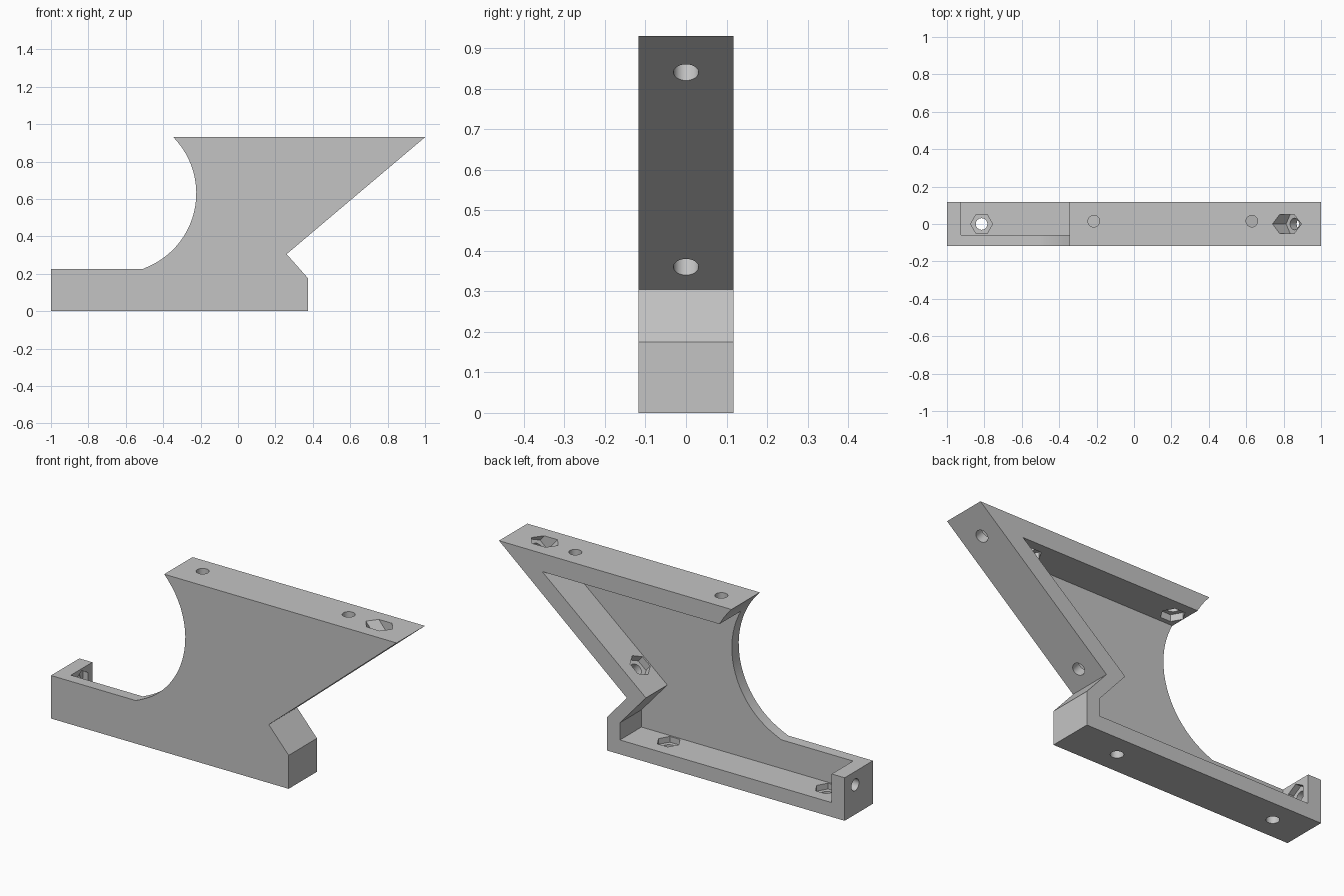
import bpy, bmesh, math
from mathutils import Vector, Matrix

cube = bpy.data.objects.get("Cube")
if cube:
    bpy.data.objects.remove(cube, do_unlink=True)

grey = bpy.data.materials.new("light_grey_plastic")
grey.use_nodes = True
colour = (0.55, 0.55, 0.55, 1)
grey.diffuse_color = colour
grey.node_tree.nodes["Principled BSDF"].inputs["Base Color"].default_value = colour

HALF_DEPTH = 0.117
PLATE_BACK = -0.06


def to_object(name, bm):
    bmesh.ops.recalc_face_normals(bm, faces=bm.faces)
    mesh = bpy.data.meshes.new(name)
    bm.to_mesh(mesh)
    bm.free()
    mesh.materials.append(grey)
    obj = bpy.data.objects.new(name, mesh)
    bpy.context.collection.objects.link(obj)
    return obj


def extrude_profile(name, points, y0, y1):
    """Extrude an x-z outline from y0 to y1."""
    bm = bmesh.new()
    face = bm.faces.new([bm.verts.new((x, y0, z)) for x, z in points])
    moved = bmesh.ops.extrude_face_region(bm, geom=[face])["geom"]
    verts = [g for g in moved if isinstance(g, bmesh.types.BMVert)]
    bmesh.ops.translate(bm, verts=verts, vec=(0, y1 - y0, 0))
    return to_object(name, bm)


def prism(name, start, direction, across, radius, length, sides):
    """Regular prism from start along direction, one corner towards across."""
    d, a = Vector(direction).normalized(), Vector(across).normalized()
    b = d.cross(a)
    frame = Matrix((a, b, d)).transposed().to_4x4()
    bm = bmesh.new()
    rings = []
    for h in (0, length):
        ring = []
        for i in range(sides):
            t = math.tau * i / sides
            p = Vector((radius * math.cos(t), radius * math.sin(t), h))
            ring.append(bm.verts.new(Vector(start) + frame @ p))
        rings.append(ring)
    low, high = rings
    bm.faces.new(low)
    bm.faces.new(high)
    for i in range(sides):
        j = (i + 1) % sides
        bm.faces.new((low[i], low[j], high[j], high[i]))
    return to_object(name, bm)


def cut(target, cutter):
    cutter.hide_render = True
    mod = target.modifiers.new("cut", "BOOLEAN")
    mod.operation = "DIFFERENCE"
    mod.solver = "EXACT"
    mod.object = cutter
    bpy.context.view_layer.objects.active = target
    bpy.ops.object.modifier_apply(modifier=mod.name)
    bpy.data.objects.remove(cutter, do_unlink=True)


def bolt_hole(target, point, direction, across, wall, seat, nut_length):
    """Round hole through a wall, with a hexagonal nut seat on the inside."""
    p, d = Vector(point), Vector(direction).normalized()
    cut(target, prism("hole", p - d * 0.03, d, across, 0.031, wall + 0.06, 32))
    cut(target, prism("nut_seat", p + d * seat, d, across, 0.059, nut_length, 6))


# Bracket body: straight edges plus a concave arc on the right side
arc = []
steps = 24
for i in range(steps + 1):
    t = math.radians(44.5 + (-70.9 - 44.5) * i / steps)
    arc.append((-0.65 + 0.427 * math.cos(t), 0.63 + 0.427 * math.sin(t)))
arc[0] = (-0.345, 0.93)
arc[-1] = (-0.51, 0.225)
outline = [(-1, 0.225), (-1, 0), (0.375, 0), (0.375, 0.175),
           (0.26, 0.305), (1, 0.93)] + arc
bracket = extrude_profile("bracket", outline, -HALF_DEPTH, HALF_DEPTH)

# Rear pocket leaves a front plate and the flanges around it
pocket = [(-0.925, 0.075), (0.3, 0.075), (0.3, 0.165), (0.15, 0.335),
          (0.75, 0.835), (-0.925, 0.835)]
cut(bracket, extrude_profile("pocket", pocket, PLATE_BACK, 0.3))

# Bolt holes in the base
for x in (-0.815, 0.10):
    bolt_hole(bracket, (x, 0, 0), (0, 0, 1), (1, 0, 0), 0.075, 0.045, 0.06)

# Bolt holes in the top flange
for x in (-0.215, 0.63):
    bolt_hole(bracket, (x, 0.015, 0.93), (0, 0, -1), (1, 0, 0), 0.095, 0.06, 0.06)

# Bolt hole in the end wall
bolt_hole(bracket, (-1, 0.03, 0.155), (1, 0, 0), (0, 0, 1), 0.075, 0.045, 0.06)

# Bolt holes in the sloping flange; the upper nut seat breaks out of the top
slope = Vector((0.74, 0, 0.625)).normalized()
inward = Vector((-slope.z, 0, slope.x))
for z, nut_length in ((0.36, 0.08), (0.84, 0.2)):
    x = 0.26 + (z - 0.305) * 0.74 / 0.625
    bolt_hole(bracket, (x, 0, z), inward, slope, 0.09, 0.055, nut_length)

# Smooth arc and holes, sharp edges elsewhere
bpy.ops.object.select_all(action="DESELECT")
bracket.select_set(True)
bpy.context.view_layer.objects.active = bracket
bpy.ops.object.shade_smooth_by_angle(angle=math.radians(25))
